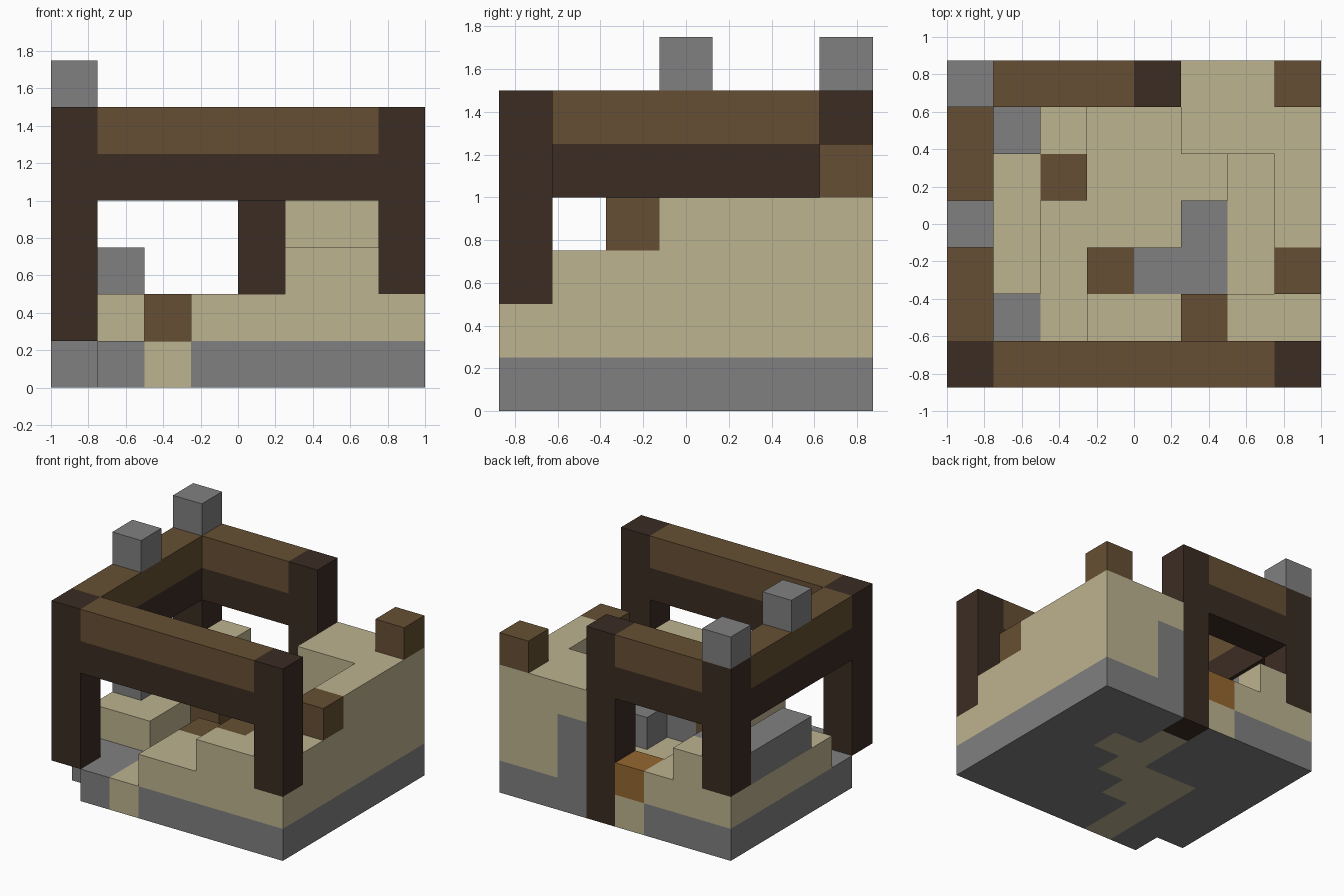
import bpy, bmesh
from mathutils import Vector

cube = bpy.data.objects.get("Cube")
if cube:
    bpy.data.objects.remove(cube, do_unlink=True)

CELL = 0.25
ORIGIN = Vector((-1, -0.875, 0))


def material(name, rgb):
    lin = [((c / 255 + 0.055) / 1.055) ** 2.4 for c in rgb] + [1]
    m = bpy.data.materials.new(name)
    m.use_nodes = True
    m.diffuse_color = lin
    bsdf = next(n for n in m.node_tree.nodes if n.type == 'BSDF_PRINCIPLED')
    bsdf.inputs["Base Color"].default_value = lin
    return m


stone = material("grey stone", (128, 128, 128))
sand = material("pale sand", (190, 179, 144))
wood = material("brown wood", (102, 79, 51))
dark = material("dark timber", (59, 44, 35))
amber = material("amber wood", (148, 103, 48))

owner = {}      # grid cell -> part name
part_mat = {}   # part name -> material


def fill(name, mat, *boxes):
    """Fill half-open grid boxes (x, y, z start, then x, y, z end)."""
    part_mat[name] = mat
    for x0, y0, z0, x1, y1, z1 in boxes:
        for x in range(x0, x1):
            for y in range(y0, y1):
                for z in range(z0, z1):
                    owner[x, y, z] = name


def block(name, mat, *cells):
    fill(name, mat, *[(x, y, z, x + 1, y + 1, z + 1) for x, y, z in cells])


# Ground slab with one missing corner, and the winding path through it
fill("stone_base", stone, (0, 0, 0, 8, 7, 1))
del owner[0, 0, 0]
fill("sand_path", sand, (2, 0, 0, 3, 4, 1), (3, 2, 0, 4, 7, 1),
     (4, 3, 0, 5, 6, 1), (5, 4, 0, 6, 5, 1))

# Stepped banks
fill("left_bank", sand, (0, 2, 1, 2, 7, 2), (2, 5, 1, 3, 7, 2), (1, 6, 2, 2, 7, 3))
fill("front_bank", sand, (3, 0, 1, 8, 2, 2), (5, 0, 2, 8, 2, 3))
fill("right_bank", sand, (6, 2, 1, 8, 5, 2), (7, 2, 2, 8, 5, 4))
fill("back_bank", sand, (5, 5, 1, 8, 7, 4))

# Loose stones
fill("left_stone_ledge", stone, (0, 3, 2, 1, 6, 3), (1, 5, 2, 2, 6, 3))
fill("middle_stones", stone, (4, 2, 1, 6, 3, 2), (5, 3, 1, 6, 4, 2))
fill("back_stone_column", stone, (5, 6, 0, 6, 7, 3))

# Wooden blocks
block("path_wood_blocks", wood, (2, 4, 1), (3, 2, 1))
block("front_wood_block", wood, (5, 1, 2))
block("right_wood_block", wood, (7, 2, 3))
block("corner_wood_block", wood, (7, 6, 4))
block("amber_door_block", amber, (3, 6, 1))

# Beams: dark course below, brown course on top
for name, mat, z in (("lower", dark, 4), ("upper", wood, 5)):
    fill("front_beam_" + name, mat, (1, 0, z, 7, 1, z + 1))
    fill("side_beam_" + name, mat, (0, 1, z, 1, 6, z + 1))
    fill("back_beam_" + name, mat, (1, 6, z, 4, 7, z + 1))

# Posts, hanging or standing at different heights
for name, x, y, z in (("front_right_post", 0, 0, 1), ("front_left_post", 7, 0, 2),
                      ("back_right_post", 0, 6, 2), ("back_middle_post", 4, 6, 0)):
    fill(name, dark, (x, y, z, x + 1, y + 1, 6))

# Stone caps on the beam
block("side_cap", stone, (0, 3, 6))
block("corner_cap", stone, (0, 6, 6))

# Path cells that rest on stone, seen only from underneath
stone_under = {(3, y, 0) for y in (4, 5, 6)}


def build(name):
    """Mesh the exposed faces of one part and merge the flat areas."""
    bm = bmesh.new()
    for cell in [c for c, n in owner.items() if n == name]:
        centre = Vector(cell) + Vector((0.5, 0.5, 0.5))
        for axis in range(3):
            for sign in (-1, 1):
                n = Vector((0, 0, 0))
                n[axis] = sign
                if tuple(int(a + b) for a, b in zip(cell, n)) in owner:
                    continue
                u = Vector((0, 0, 0))
                u[(axis + 1) % 3] = 0.5
                v = n.cross(u)
                mid = centre + n / 2
                corners = (mid + u + v, mid - u + v, mid - u - v, mid + u - v)
                face = bm.faces.new([bm.verts.new(ORIGIN + p * CELL) for p in corners])
                if cell in stone_under and n.z < 0:
                    face.material_index = 1
    bmesh.ops.remove_doubles(bm, verts=bm.verts[:], dist=0.001)
    bmesh.ops.dissolve_limit(bm, angle_limit=0.01, verts=bm.verts[:],
                             edges=bm.edges[:], delimit={'MATERIAL', 'NORMAL'})
    mesh = bpy.data.meshes.new(name)
    bm.to_mesh(mesh)
    bm.free()
    mesh.materials.append(part_mat[name])
    if name == "sand_path":
        mesh.materials.append(stone)
    bpy.context.collection.objects.link(bpy.data.objects.new(name, mesh))


for part_name in part_mat:
    build(part_name)
